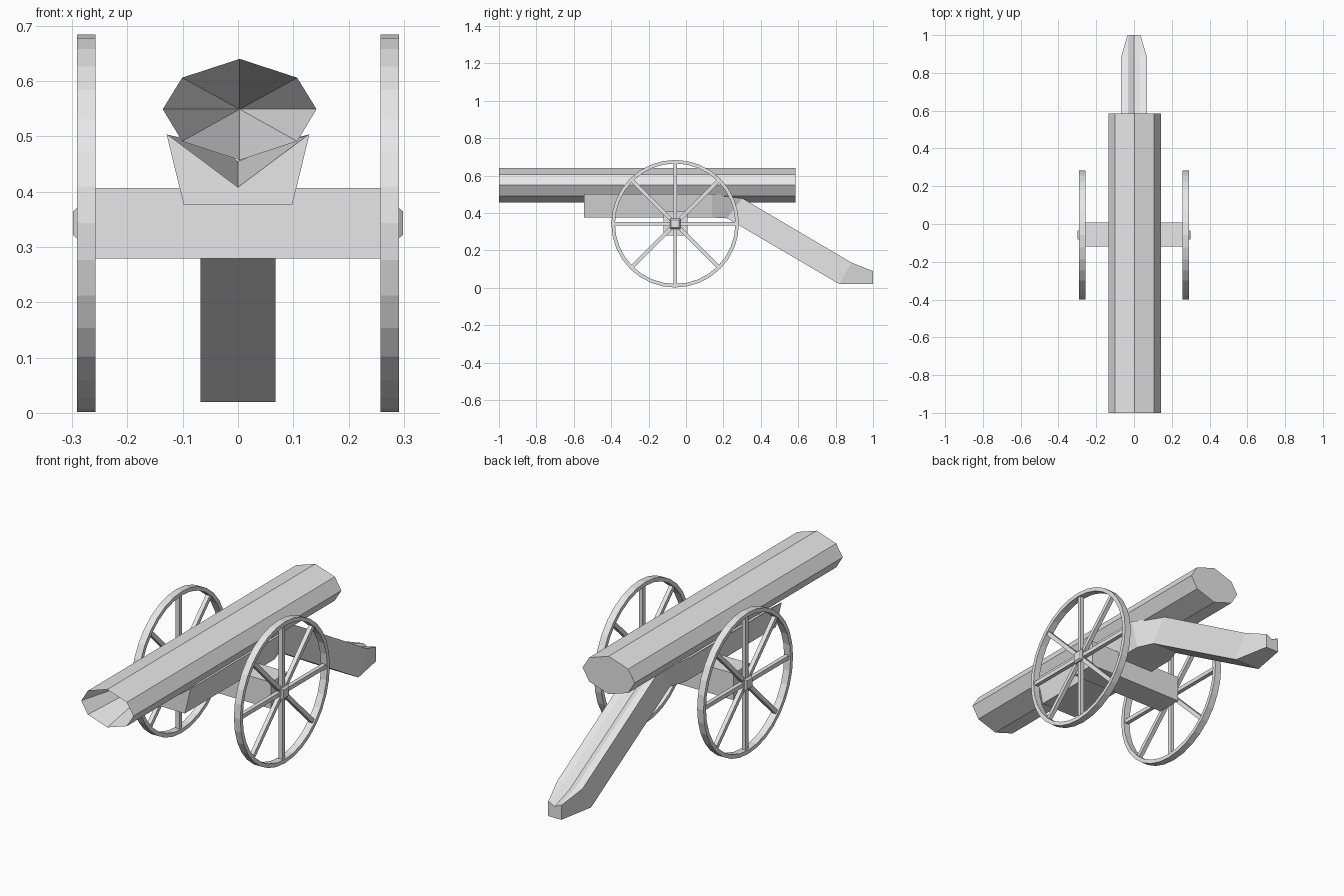
import bpy, bmesh, math
from mathutils import Matrix, Vector

cube = bpy.data.objects.get("Cube")
if cube:
    bpy.data.objects.remove(cube, do_unlink=True)

GREY = (0.8, 0.8, 0.8, 1)
metal = bpy.data.materials.new("plain_grey")
metal.use_nodes = True
metal.diffuse_color = GREY
metal.node_tree.nodes["Principled BSDF"].inputs["Base Color"].default_value = GREY


def finish(bm, name):
    bmesh.ops.recalc_face_normals(bm, faces=bm.faces)
    mesh = bpy.data.meshes.new(name)
    bm.to_mesh(mesh)
    bm.free()
    mesh.materials.append(metal)
    obj = bpy.data.objects.new(name, mesh)
    bpy.context.collection.objects.link(obj)
    return obj


def bridge(bm, a, b):
    for i in range(len(a)):
        j = (i + 1) % len(a)
        bm.faces.new((a[i], a[j], b[j], b[i]))


def ring(bm, points):
    return [bm.verts.new(p) for p in points]


def add_box(bm, centre, size, turn=Matrix()):
    mat = turn @ Matrix.Translation(centre) @ Matrix.Diagonal((*size, 1))
    return bmesh.ops.create_cube(bm, size=1, matrix=mat)["verts"]


# Barrel: eight-sided tube with a conical bore
half = [(0, 0.64), (0.104, 0.606), (0.139, 0.549), (0.104, 0.491), (0, 0.457)]
section = half + [(-x, z) for x, z in half[3:0:-1]]
bm = bmesh.new()
muzzle, breech = [ring(bm, [(x + 0.003, y, z) for x, z in section]) for y in (-1, 0.585)]
bridge(bm, muzzle, breech)
bm.faces.new(breech)
tip = bm.verts.new((0.003, -0.5, 0.549))
for i in range(8):
    bm.faces.new((muzzle[i], muzzle[(i + 1) % 8], tip))
finish(bm, "barrel")

# Cradle and trail: one grooved beam lofted through stations of
# (top y, top z, bottom y, bottom z, top half width, bottom half width, groove half width, groove z)
stations = [
    (-0.545, 0.503, -0.545, 0.376, 0.129, 0.098, 0.127, 0.408),
    (0.14, 0.503, 0.14, 0.376, 0.129, 0.098, 0.127, 0.455),
    (0.30, 0.48, 0.22, 0.372, 0.068, 0.068, 0.033, 0.455),
    (0.885, 0.135, 0.82, 0.02, 0.068, 0.068, 0.033, 0.115),
    (1.0, 0.09, 1.0, 0.02, 0.035, 0.035, 0.03, 0.075),
]
bm = bmesh.new()
rings = []
for ty, tz, by, bz, tw, bw, gw, gz in stations:
    rings.append(ring(bm, [(-bw, by, bz), (bw, by, bz), (tw, ty, tz), (gw, ty, tz),
                           (0, ty, gz), (-gw, ty, tz), (-tw, ty, tz)]))
for a, b in zip(rings, rings[1:]):
    bridge(bm, a, b)
bm.faces.new(rings[0])
bm.faces.new(rings[-1])
finish(bm, "cradle_and_trail")

# Axle beam
HUB_Y, HUB_Z = -0.058, 0.343
bm = bmesh.new()
add_box(bm, (0, HUB_Y + 0.003, HUB_Z), (0.52, 0.128, 0.128))
finish(bm, "axle")


# Wheels: rim, eight spokes and a tapered square hub
def build_wheel(name, side):
    bm = bmesh.new()
    loops = []
    for radius, x in ((0.341, -0.017), (0.341, 0.017), (0.322, 0.017), (0.322, -0.017)):
        angles = [math.tau * i / 32 for i in range(32)]
        loops.append(ring(bm, [(x, radius * math.sin(a), radius * math.cos(a)) for a in angles]))
    for i in range(4):
        bridge(bm, loops[i], loops[(i + 1) % 4])
    for i in range(8):
        add_box(bm, (0, 0, 0.175), (0.02, 0.02, 0.31), Matrix.Rotation(math.tau * i / 8, 4, 'X'))
    add_box(bm, (-0.005, 0, 0), (0.042, 0.056, 0.056))
    cap = add_box(bm, (0.02, 0, 0), (0.008, 0.056, 0.056))
    for v in cap:
        if v.co.x > 0.02:
            v.co.y *= 0.75
            v.co.z *= 0.75
    bmesh.ops.scale(bm, vec=Vector((side, 1, 1)), verts=bm.verts)
    wheel = finish(bm, name)
    wheel.location = (side * 0.2745, HUB_Y, HUB_Z)


build_wheel("left_wheel", 1)
build_wheel("right_wheel", -1)
